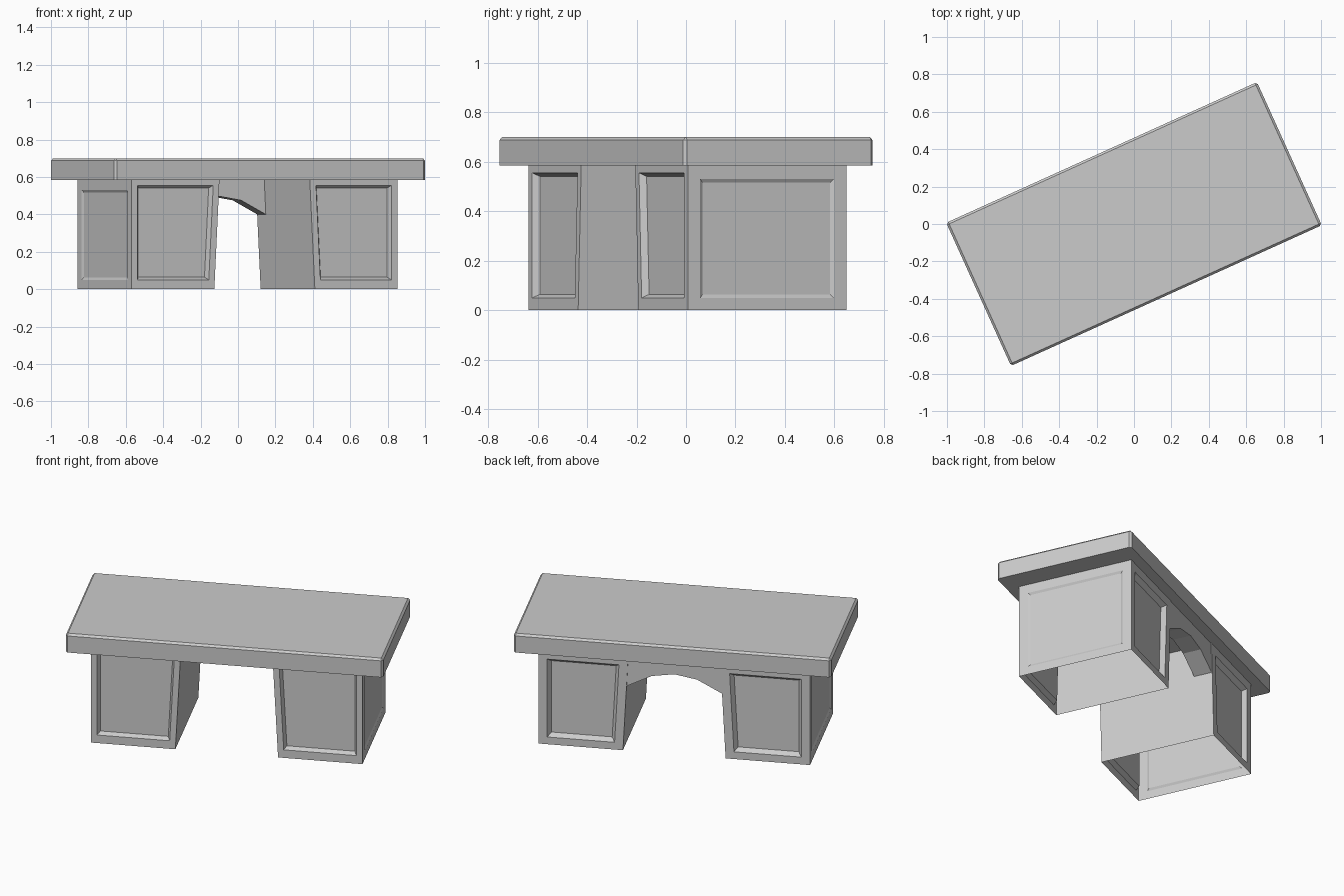
import bpy, bmesh, math
from mathutils import Matrix, Vector

default = bpy.data.objects.get("Cube")
if default:
    bpy.data.objects.remove(default)

stone = bpy.data.materials.new("grey_stone")
stone.use_nodes = True
GREY = (0.6, 0.6, 0.6, 1)
stone.diffuse_color = GREY
stone.node_tree.nodes["Principled BSDF"].inputs["Base Color"].default_value = GREY

TURN = Matrix.Rotation(math.radians(24.35), 4, 'Z')
HEIGHT, SEAT_Z = 0.70, 0.585
FRONT, BACK = -0.345, 0.358


def finish(name, bm):
    """Turn the finished mesh to its final heading and add it to the scene."""
    bmesh.ops.transform(bm, matrix=TURN, verts=bm.verts)
    mesh = bpy.data.meshes.new(name)
    bm.to_mesh(mesh)
    bm.free()
    mesh.materials.append(stone)
    obj = bpy.data.objects.new(name, mesh)
    bpy.context.collection.objects.link(obj)


def ring(bm, corners, side, low, high):
    """Four vertices set in from the corners of a wall by the given margins."""
    bl, br, tr, tl = corners
    verts = []
    for right, top in ((0, 0), (1, 0), (1, 1), (0, 1)):
        t = 1 - high / SEAT_Z if top else low / SEAT_Z
        a, b = bl.lerp(tl, t), br.lerp(tr, t)
        s = side / (b - a).length
        verts.append(bm.verts.new(a.lerp(b, 1 - s if right else s)))
    return verts


def panelled_wall(bm, corners, side, low, high, slope, depth):
    """Wall with a recessed panel and sloping rim."""
    bl, br, tr, tl = corners
    inward = -(br - bl).cross(tl - bl).normalized() * depth
    outer = [bm.verts.new(c) for c in corners]
    rim = ring(bm, corners, side, low, high)
    sunk = ring(bm, corners, side + slope, low + slope, high + slope)
    for v in sunk:
        v.co += inward
    for a, b in ((outer, rim), (rim, sunk)):
        for i in range(4):
            j = (i + 1) % 4
            bm.faces.new((a[i], a[j], b[j], b[i]))
    bm.faces.new(sunk)


def pedestal(name, sign):
    """Hollow support, open underneath, with a leaning inner wall."""
    bm = bmesh.new()

    def corner(inner, y, top):
        x = (0.265 if top else 0.295) if inner else 0.78
        return Vector((sign * x, y, SEAT_Z if top else 0))

    def wall(start, end):
        return [corner(*start, 0), corner(*end, 0), corner(*end, 1), corner(*start, 1)]

    # corners run anticlockwise seen from above on both sides
    loop = [(True, FRONT), (False, FRONT), (False, BACK), (True, BACK)]
    walls = [wall(loop[i], loop[(i + 1) % 4]) for i in range(4)]
    if sign < 0:
        walls = [[w[1], w[0], w[3], w[2]] for w in walls]
    panelled_wall(bm, walls[0], 0.035, 0.05, 0.03, 0.014, 0.027)
    panelled_wall(bm, walls[1], 0.055, 0.05, 0.055, 0.013, 0.007)
    panelled_wall(bm, walls[2], 0.05, 0.045, 0.055, 0.02, 0.027)
    bm.faces.new([bm.verts.new(c) for c in walls[3]])
    bmesh.ops.remove_doubles(bm, verts=bm.verts, dist=0.0001)
    finish(name, bm)


pedestal("left_pedestal", 1)
pedestal("right_pedestal", -1)

# Seat slab: chamfered on the top and upright edges
bm = bmesh.new()
bmesh.ops.create_cube(bm, size=1)
bmesh.ops.scale(bm, vec=(1.824, 0.84, HEIGHT - SEAT_Z), verts=bm.verts)
bmesh.ops.translate(bm, vec=(0, 0, (HEIGHT + SEAT_Z) / 2), verts=bm.verts)
edges = [e for e in bm.edges if max(v.co.z for v in e.verts) > SEAT_Z + 0.01]
bmesh.ops.bevel(bm, geom=edges, offset=0.012, segments=1, affect='EDGES')
finish("seat_slab", bm)

# Arched brace between the pedestals at the back
bm = bmesh.new()
half = [(0.274, 0.40), (0.13, 0.475)]
arch = half + [(0, 0.497)] + [(-x, z) for x, z in reversed(half)]
outline = arch + [(-0.265, SEAT_Z), (0.265, SEAT_Z)]
face = bm.faces.new([bm.verts.new((x, 0.245, z)) for x, z in outline])
extruded = bmesh.ops.extrude_face_region(bm, geom=[face])["geom"]
moved = [v for v in extruded if isinstance(v, bmesh.types.BMVert)]
bmesh.ops.translate(bm, vec=(0, BACK - 0.003 - 0.245, 0), verts=moved)
if not any(f.normal.y < -0.9 for f in bm.faces):
    bm.faces.new([v for v in bm.verts if v not in moved])
bmesh.ops.recalc_face_normals(bm, faces=bm.faces)
finish("arched_brace", bm)
